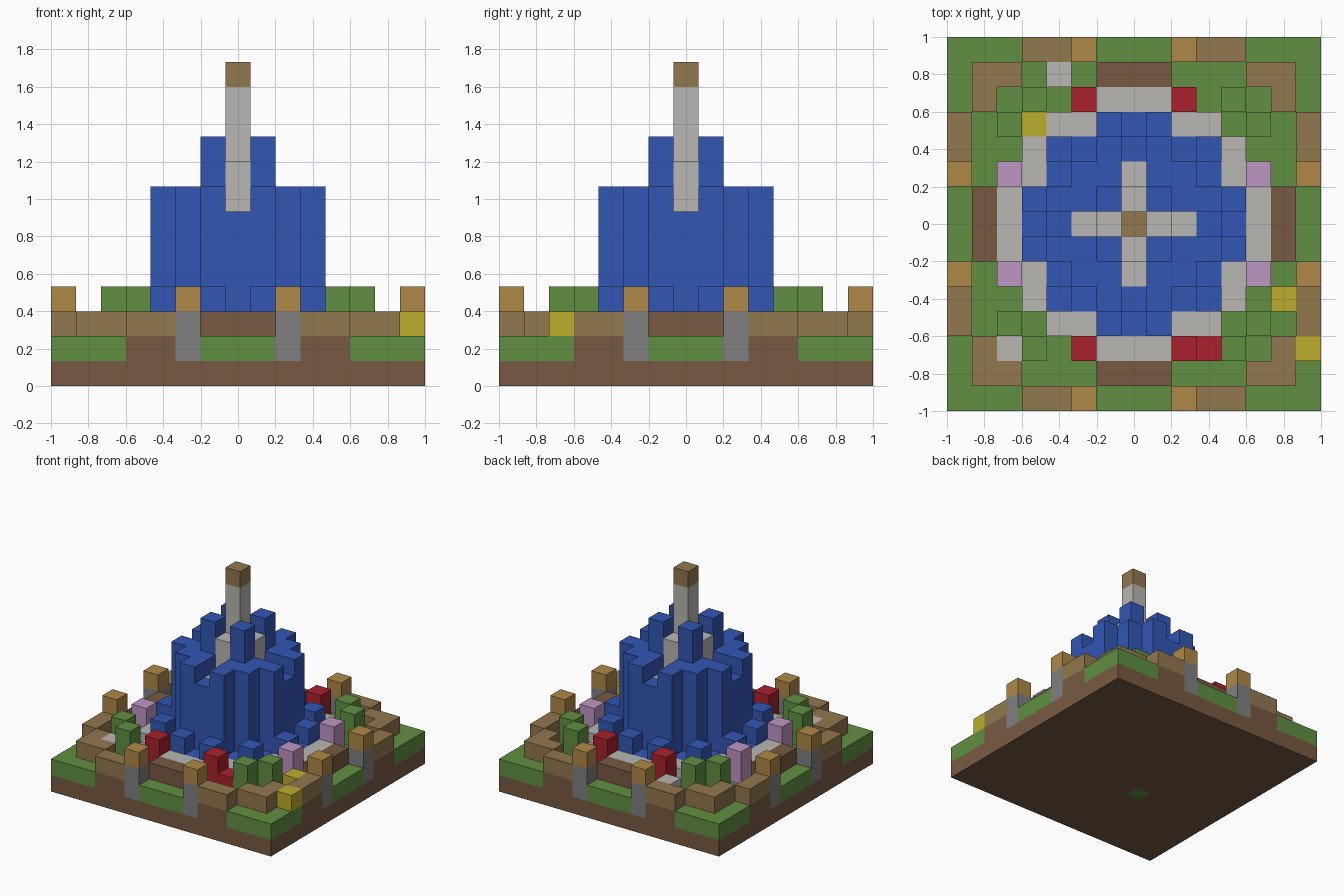
import bpy
import bmesh
from mathutils import Vector

cube = bpy.data.objects.get("Cube")
if cube:
    bpy.data.objects.remove(cube, do_unlink=True)

CELL = 2 / 15      # the model is a grid of 15 by 15 blocks
HALF = 7


def linear(c):
    c /= 255
    return c / 12.92 if c <= 0.04045 else ((c + 0.055) / 1.055) ** 2.4


def material(name, *rgb):
    m = bpy.data.materials.new(name)
    col = [linear(c) for c in rgb] + [1]
    m.diffuse_color = col
    m.use_nodes = True
    m.node_tree.nodes["Principled BSDF"].inputs["Base Color"].default_value = col
    return m


dirt = material("dirt brown", 120, 90, 66)
grass = material("grass green", 97, 144, 66)
wood = material("wood brown", 146, 120, 78)
amber = material("amber", 175, 136, 70)
stone = material("stone grey", 128, 128, 128)
pale = material("pale grey", 186, 183, 178)
blue = material("blue", 50, 86, 180)
red = material("red", 170, 33, 45)
pink = material("pink", 190, 150, 195)
yellow = material("yellow", 190, 172, 45)


def mirror(*cells):
    """Reflect cells across both axes."""
    return {(sx * x, sy * y) for x, y in cells for sx in (1, -1) for sy in (1, -1)}


def ring(*cells):
    """Repeat cells on all four sides, reflected."""
    return mirror(*cells) | mirror(*[(y, x) for x, y in cells])


def column(cells, low, high):
    return {(x, y, z) for x, y in cells for z in range(low, high)}


def blocks(name, mat, voxels):
    """Build one mesh from the outer faces of a set of blocks."""
    bm = bmesh.new()
    verts = {}

    def vert(p):
        key = tuple(round(2 * c) for c in p)
        if key not in verts:
            verts[key] = bm.verts.new(p * CELL)
        return verts[key]

    for v in sorted(voxels):
        centre = Vector(v) + Vector((0, 0, 0.5))
        for axis in range(3):
            for sign in (1, -1):
                n = Vector((0, 0, 0))
                n[axis] = sign
                if tuple(int(a + b) for a, b in zip(v, n)) in voxels:
                    continue
                a = Vector((0, 0, 0))
                a[(axis + 1) % 3] = 0.5
                b = n.cross(a)
                mid = centre + n / 2
                bm.faces.new([vert(mid + o) for o in (a + b, b - a, -a - b, a - b)])
    bm.normal_update()
    bmesh.ops.recalc_face_normals(bm, faces=bm.faces[:])
    mesh = bpy.data.meshes.new(name)
    bm.to_mesh(mesh)
    bm.free()
    mesh.materials.append(mat)
    obj = bpy.data.objects.new(name, mesh)
    bpy.context.collection.objects.link(obj)


# Ground: soil slab with one grass block, lawn, soil banks under the outer walls
plot = {(x, y) for x in range(-HALF, HALF + 1) for y in range(-HALF, HALF + 1)}
odd = {(-2, -2)}
banks = ring((3, 7), (4, 7))
posts = ring((2, 7))
blocks("soil_base", dirt, column(plot - odd, 0, 1))
blocks("buried_grass_block", grass, column(odd, 0, 1))
blocks("soil_banks", dirt, column(banks, 1, 2))
blocks("lawn", grass, column(plot - banks - posts, 1, 2))

# Enclosing wall, gate sills and lamp posts
blocks("wooden_wall", wood, column(banks | ring((5, 6), (6, 6)), 2, 3))
blocks("gate_sills", dirt, column(ring((0, 6), (1, 6)), 2, 3))
blocks("lamp_posts", stone, column(posts, 1, 3))
blocks("lamps", amber, column(posts, 3, 4))

# Garden: path, bushes and flowers
blocks("path", pale, column(ring((0, 5), (1, 5), (2, 4), (3, 4)), 2, 3))
blocks("bushes", grass, column(ring((4, 5)), 2, 4))
blocks("red_flowers", red, column(mirror((2, 5)), 2, 4) | column({(3, -5)}, 2, 3))
blocks("pink_flowers", pink, column(mirror((5, 2)), 2, 4))
blocks("yellow_flowers", yellow, column({(7, -5), (6, -3), (-4, 4)}, 2, 3))
blocks("white_flowers", pale, column({(-5, -5), (-3, 6)}, 2, 3))

# Moat ring with low jets
jets = ring((1, 4), (3, 3))
blocks("moat", blue, column(ring((0, 4), (2, 3)), 2, 3) | column(jets, 2, 4))

# Tower: round body with notched rim and raised corners at the crown
tower = column(ring((1, 3), (1, 2), (2, 2)), 2, 8)
tower |= column(ring((0, 3), (0, 1)), 2, 7) | column(ring((0, 2)), 2, 6)
tower |= column(mirror((1, 1)), 2, 10)
blocks("tower", blue, tower)

# Spire with four stepped arms and a wooden tip
spire = column({(0, 0)}, 2, 12) | column(ring((0, 1)), 7, 9) | column(ring((0, 2)), 6, 7)
blocks("spire", pale, spire)
blocks("spire_tip", wood, column({(0, 0)}, 12, 13))
